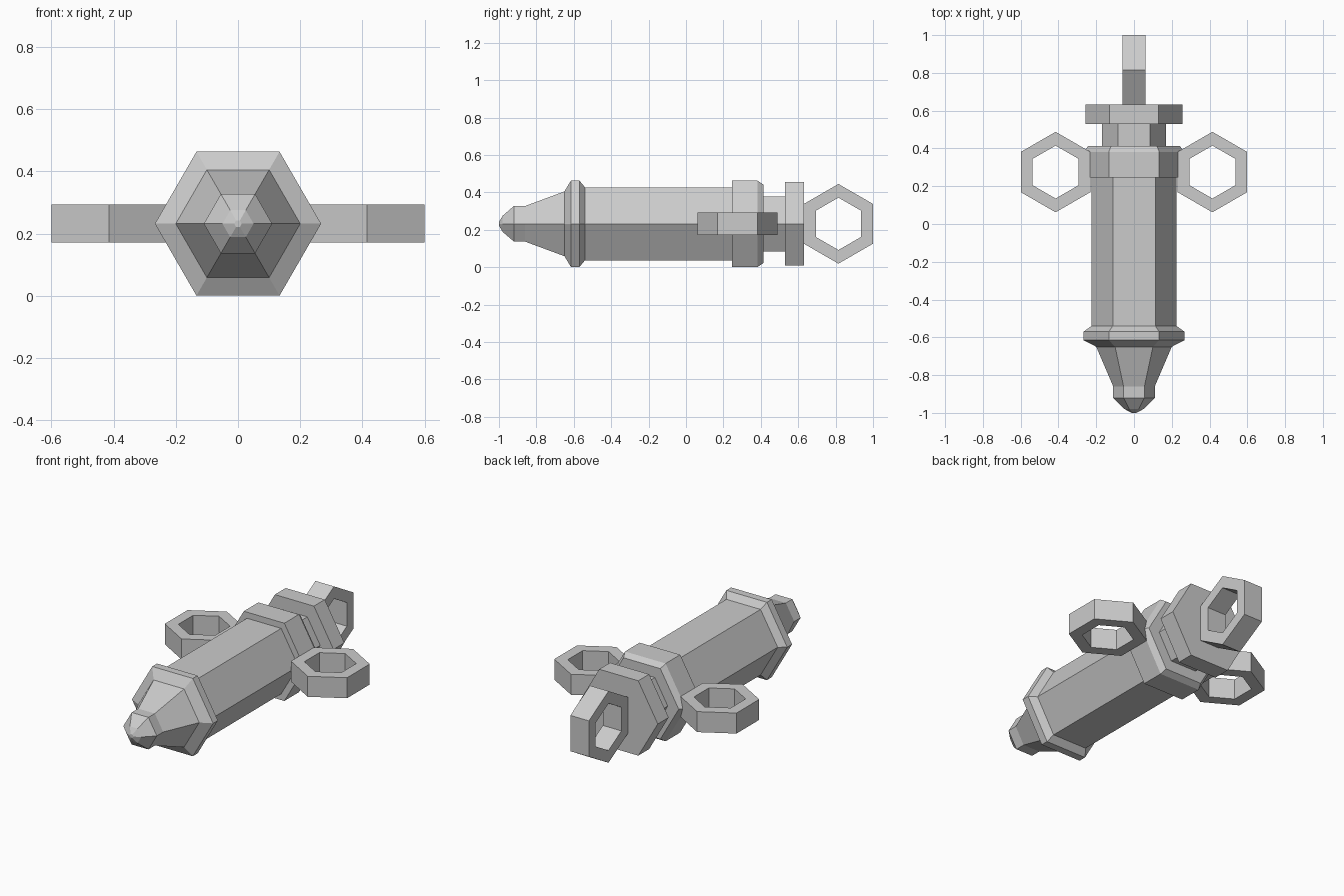
import bpy, bmesh, math
from mathutils import Matrix

cube = bpy.data.objects.get("Cube")
if cube:
    bpy.data.objects.remove(cube, do_unlink=True)

AXIS_Z = 0.232
grey = bpy.data.materials.new("plain_grey")
grey.use_nodes = True
colour = (0.6, 0.6, 0.6, 1)
grey.diffuse_color = colour
grey.node_tree.nodes["Principled BSDF"].inputs["Base Color"].default_value = colour


def finish(name, bm, matrix):
    bmesh.ops.recalc_face_normals(bm, faces=bm.faces)
    mesh = bpy.data.meshes.new(name)
    bm.to_mesh(mesh)
    bm.free()
    mesh.materials.append(grey)
    obj = bpy.data.objects.new(name, mesh)
    obj.matrix_world = matrix
    bpy.context.collection.objects.link(obj)
    return obj


def hexagon(bm, radius, height):
    return [bm.verts.new((radius * math.cos(i * math.pi / 3),
                          radius * math.sin(i * math.pi / 3), height)) for i in range(6)]


def bridge(bm, a, b):
    for i in range(6):
        j = (i + 1) % 6
        bm.faces.new((a[i], a[j], b[j], b[i]))


def hex_lathe(name, profile):
    """Six-sided solid along y from (y, radius) stations."""
    bm = bmesh.new()
    rings = [hexagon(bm, r, y) for y, r in profile]
    for a, b in zip(rings, rings[1:]):
        bridge(bm, a, b)
    bm.faces.new(rings[0])
    bm.faces.new(rings[-1])
    turn = Matrix.Rotation(-math.pi / 2, 4, 'X')
    return finish(name, bm, Matrix.Translation((0, 0, AXIS_Z)) @ turn)


def hex_loop(name, location, turn):
    """Flat hexagonal ring with a hexagonal hole."""
    bm = bmesh.new()
    loops = [hexagon(bm, r, h) for r, h in
             ((0.213, -0.061), (0.213, 0.061), (0.14, 0.061), (0.14, -0.061))]
    for k in range(4):
        bridge(bm, loops[k], loops[(k + 1) % 4])
    return finish(name, bm, Matrix.Translation(location) @ turn)


# Nozzle with a small rounded tip
hex_lathe("nozzle", [(-1.0, 0.012), (-0.98, 0.05), (-0.92, 0.11), (-0.86, 0.11), (-0.65, 0.2)])

# Barrel with front rim and rear collar
hex_lathe("barrel", [(-0.65, 0.2), (-0.615, 0.267), (-0.57, 0.267), (-0.54, 0.225),
                     (0.245, 0.225), (0.245, 0.267), (0.382, 0.267), (0.414, 0.242)])

# Plunger rod and thrust plate
hex_lathe("plunger_rod", [(0.414, 0.17), (0.53, 0.17)])
hex_lathe("plunger_plate", [(0.53, 0.257), (0.632, 0.257)])

# Finger loops on both sides and the thumb loop behind
upright = Matrix.Rotation(math.pi / 2, 4, 'Z')
for side, x in (("left", 0.415), ("right", -0.415)):
    hex_loop(side + "_finger_loop", (x, 0.275, AXIS_Z), upright)
hex_loop("thumb_loop", (0, 0.815, AXIS_Z), Matrix.Rotation(math.pi / 2, 4, 'Y'))
